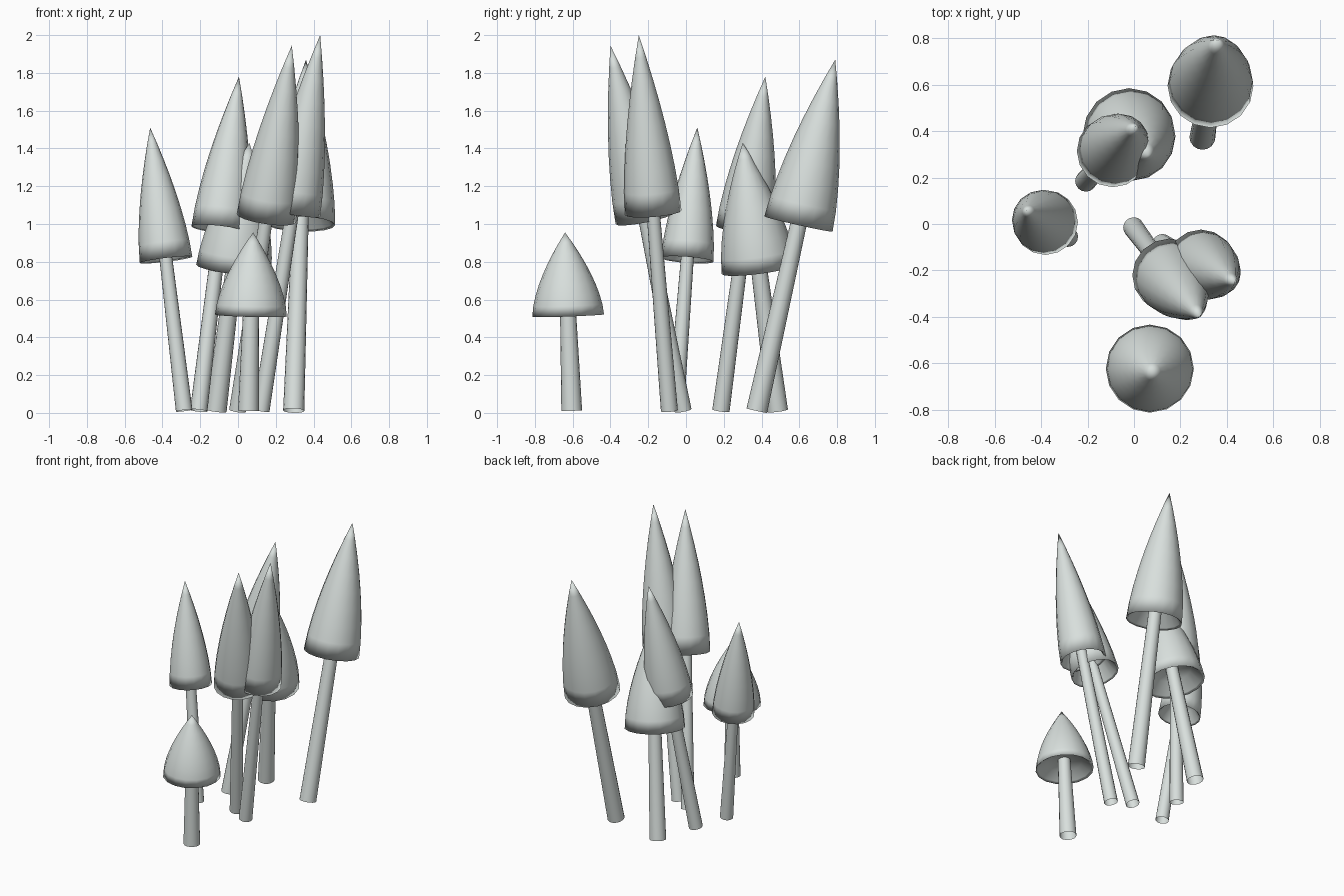
import bpy, bmesh, math
from mathutils import Vector

old = bpy.data.objects.get("Cube")
if old:
    bpy.data.objects.remove(old)

mat = bpy.data.materials.new("pale_grey")
mat.use_nodes = True
colour = (0.69, 0.74, 0.72, 1)
mat.diffuse_color = colour
mat.node_tree.nodes["Principled BSDF"].inputs["Base Color"].default_value = colour

SIDES = 16


def lathe(name, profile, base, axis):
    """Revolve (radius, height) points around an axis that starts at base."""
    bm = bmesh.new()
    rings = []
    for r, h in profile:
        if r == 0:
            rings.append([bm.verts.new((0, 0, h))])
            continue
        angles = [2 * math.pi * i / SIDES for i in range(SIDES)]
        rings.append([bm.verts.new((r * math.cos(a), r * math.sin(a), h)) for a in angles])
    for low, high in zip(rings, rings[1:]):
        for i in range(SIDES):
            j = (i + 1) % SIDES
            if len(low) == 1:
                bm.faces.new((low[0], high[j], high[i]))
            elif len(high) == 1:
                bm.faces.new((low[i], low[j], high[0]))
            else:
                bm.faces.new((low[i], low[j], high[j], high[i]))
    for face in bm.faces:
        face.smooth = True
    mesh = bpy.data.meshes.new(name)
    bm.to_mesh(mesh)
    bm.free()
    mesh.materials.append(mat)
    obj = bpy.data.objects.new(name, mesh)
    obj.location = base
    obj.rotation_mode = 'QUATERNION'
    obj.rotation_quaternion = Vector((0, 0, 1)).rotation_difference(axis)
    bpy.context.collection.objects.link(obj)


def mushroom(label, foot, tip, rim_z, cap_r, stem_r):
    foot = Vector((foot[0], foot[1], 0.012))
    axis = Vector(tip) - foot
    length = axis.length
    rim = length * (rim_z - foot.z) / axis.z
    cap_h = length - rim
    # tapering open tube for the stalk
    lathe(label + "_stem", [(stem_r, 0), (stem_r * 0.74, rim + cap_h * 0.2)], foot, axis)
    # hollow underside, rim, then a pointed bullet dome
    cap = [(0, rim + cap_h * 0.18), (cap_r * 0.6, rim + cap_h * 0.12), (cap_r * 0.92, rim + 0.01)]
    for i in range(9):
        t = i / 8
        cap.append((cap_r * (1 - t ** 1.6), rim + cap_h * t))
    lathe(label + "_cap", cap, foot, axis)


# name, foot (x, y), tip, rim height, cap radius, stem radius
mushroom("back_left", (0.295, 0.375), (0.36, 0.79, 1.87), 1.0, 0.185, 0.056)
mushroom("back_wide", (-0.115, 0.485), (0.06, 0.30, 1.43), 0.76, 0.2, 0.055)
mushroom("back_slim", (-0.208, 0.185), (0.005, 0.42, 1.78), 0.97, 0.155, 0.046)
mushroom("right", (-0.285, -0.055), (-0.465, 0.06, 1.51), 0.81, 0.14, 0.044)
mushroom("front_short", (0.055, -0.605), (0.08, -0.64, 0.955), 0.515, 0.19, 0.055)
mushroom("middle", (-0.002, -0.015), (0.285, -0.40, 1.945), 1.03, 0.158, 0.045)
mushroom("tallest", (0.122, -0.088), (0.435, -0.25, 2.0), 1.06, 0.15, 0.045)
